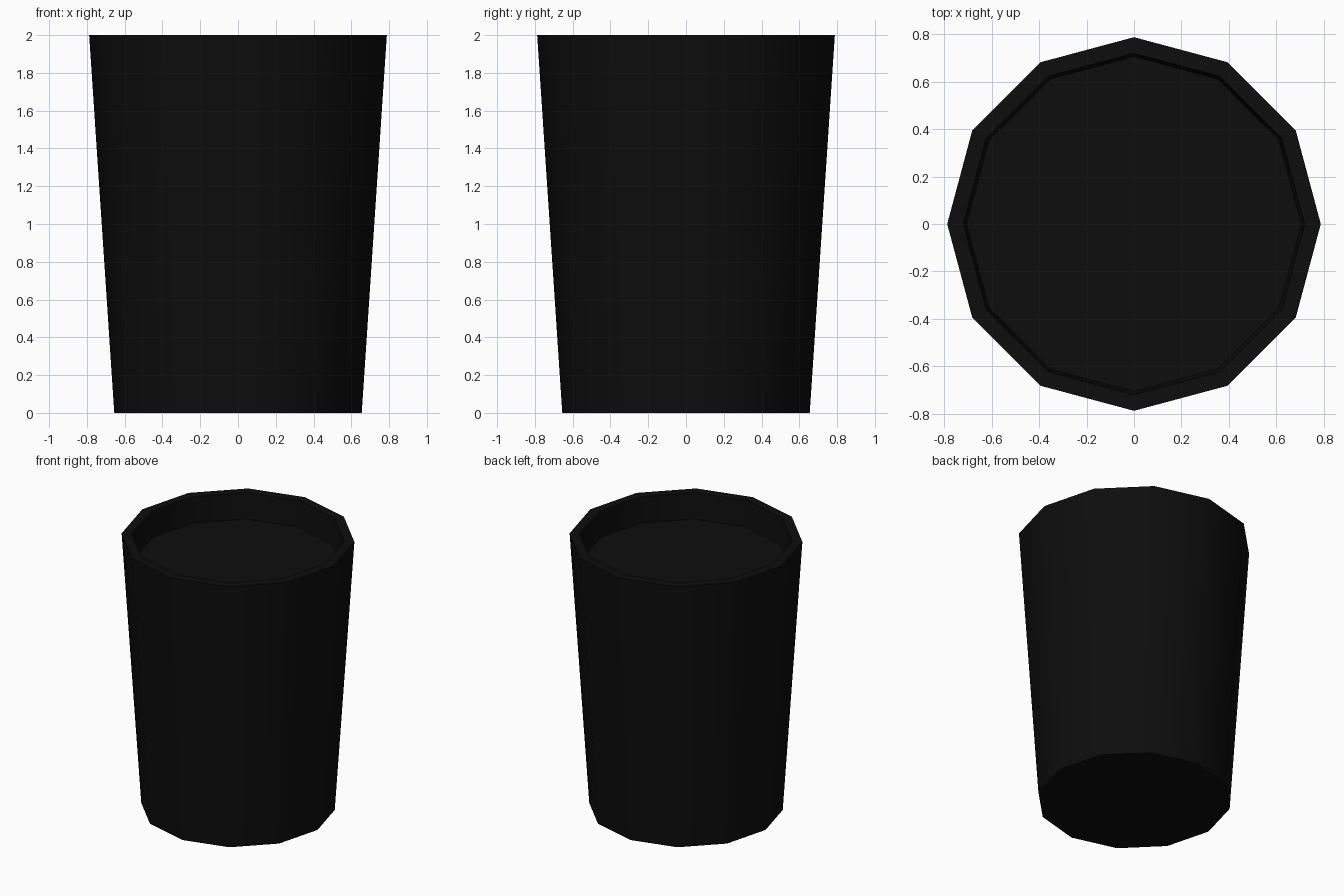
import bpy, bmesh, math

cube = bpy.data.objects.get("Cube")
if cube:
    bpy.data.objects.remove(cube, do_unlink=True)

SIDES = 12

black = bpy.data.materials.new("black")
black.use_nodes = True
colour = (0.004, 0.004, 0.004, 1)
black.diffuse_color = colour
black.node_tree.nodes["Principled BSDF"].inputs["Base Color"].default_value = colour


def turned_part(name, profile, cap_start=False, cap_end=False):
    """Spin a (radius, height) profile into a faceted ring of walls."""
    bm = bmesh.new()
    rings = []
    for r, z in profile:
        angles = [math.tau * i / SIDES for i in range(SIDES)]
        rings.append([bm.verts.new((r * math.cos(a), r * math.sin(a), z)) for a in angles])
    for low, high in zip(rings, rings[1:]):
        for i in range(SIDES):
            j = (i + 1) % SIDES
            bm.faces.new((low[i], low[j], high[j], high[i]))
    if cap_start:
        bm.faces.new(rings[0][::-1])
    if cap_end:
        bm.faces.new(rings[-1])
    bmesh.ops.recalc_face_normals(bm, faces=bm.faces)
    mesh = bpy.data.meshes.new(name)
    bm.to_mesh(mesh)
    bm.free()
    mesh.materials.append(black)
    obj = bpy.data.objects.new(name, mesh)
    bpy.context.collection.objects.link(obj)
    bpy.ops.object.select_all(action='DESELECT')
    obj.select_set(True)
    bpy.context.view_layer.objects.active = obj
    bpy.ops.object.shade_smooth_by_angle(angle=math.radians(40))
    return obj


# Tapered cup: underside, outer wall, flat rim, inner wall and recessed floor
turned_part("cup", [(0.655, 0), (0.788, 2), (0.72, 2), (0.706, 1.81)],
            cap_start=True, cap_end=True)
